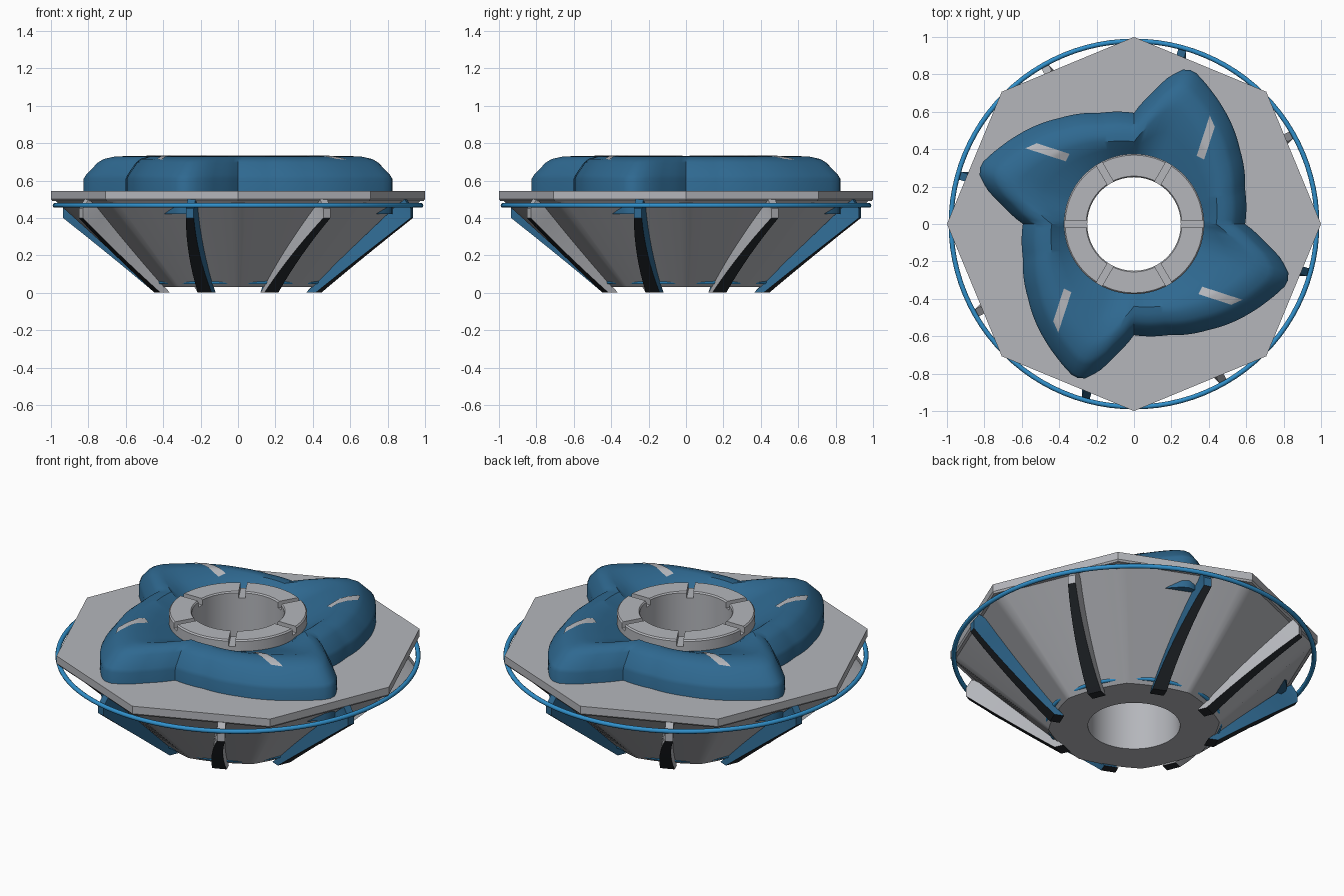
import bpy, bmesh
from math import sin, cos, pi, radians, degrees
from mathutils import Vector, Matrix
from mathutils.bvhtree import BVHTree

if "Cube" in bpy.data.objects:
    bpy.data.objects.remove(bpy.data.objects["Cube"], do_unlink=True)

SEG = 144


def material(name, rgb):
    mat = bpy.data.materials.new(name)
    mat.use_nodes = True
    mat.diffuse_color = (*rgb, 1)
    mat.node_tree.nodes["Principled BSDF"].inputs["Base Color"].default_value = (*rgb, 1)
    return mat


GREY = material("light grey", (0.46, 0.47, 0.50))
BLUE = material("deep blue", (0.028, 0.14, 0.28))
BRIGHT = material("bright blue", (0.03, 0.28, 0.60))
BLACK = material("black", (0.018, 0.022, 0.027))


def finish(name, bm, mats, angle=30):
    bmesh.ops.recalc_face_normals(bm, faces=bm.faces)
    mesh = bpy.data.meshes.new(name)
    bm.to_mesh(mesh)
    bm.free()
    for mat in mats:
        mesh.materials.append(mat)
    obj = bpy.data.objects.new(name, mesh)
    bpy.context.collection.objects.link(obj)
    bpy.ops.object.select_all(action="DESELECT")
    obj.select_set(True)
    bpy.context.view_layer.objects.active = obj
    if angle:
        bpy.ops.object.shade_smooth_by_angle(angle=radians(angle))
    return obj


def loft(rings, closed=True):
    """Skin rings given as (radius function of angle, height)."""
    bm = bmesh.new()
    loops = []
    for radius, z in rings:
        loop = []
        for i in range(SEG):
            a = 2 * pi * i / SEG
            r = radius(a)
            loop.append(bm.verts.new((r * cos(a), r * sin(a), z)))
        loops.append(loop)
    pairs = list(zip(loops, loops[1:]))
    if closed:
        pairs.append((loops[-1], loops[0]))
    for low, high in pairs:
        for i in range(SEG):
            j = (i + 1) % SEG
            bm.faces.new((low[i], low[j], high[j], high[i]))
    return bm


def circle(r):
    return lambda a: r


def octagon(r):
    return lambda a: r * cos(pi / 8) / cos(a % (pi / 4) - pi / 8)


def mix(f, g, t):
    return lambda a: f(a) * (1 - t) + g(a) * t


# Funnel body with octagonal rim plate and round bore
body = loft([
    (circle(0.25), 0.03),
    (mix(octagon(0.475), circle(0.455), 0.5), 0.03),
    (octagon(0.975), 0.49),
    (octagon(0.992), 0.49),
    (octagon(1.0), 0.50),
    (octagon(1.0), 0.545),
    (circle(0.25), 0.545),
])
finish("funnel_body", body, [GREY], 33)

# Pinwheel cover: one quarter of its outline as angle and radius
OUTLINE = [(0, 0.594), (17, 0.621), (35, 0.692), (52, 0.78), (60, 0.825),
           (67.5, 0.872), (70, 0.877), (72.5, 0.865), (77, 0.805), (81, 0.725), (90, 0.594)]


def star(scale):
    def radius(a):
        d = degrees(a + 1e-6) % 90
        for (a0, r0), (a1, r1) in zip(OUTLINE, OUTLINE[1:]):
            if d <= a1:
                return scale * (r0 + (r1 - r0) * (d - a0) / (a1 - a0))
    return radius


cover = loft([
    (circle(0.36), 0.42),
    (star(1), 0.42),
    (star(1), 0.61),
    (star(0.985), 0.63),
    (star(0.91), 0.695),
    (star(0.87), 0.715),
    (star(0.80), 0.728),
    (star(0.74), 0.73),
    (mix(star(0.74), circle(0.36), 0.45), 0.70),
    (circle(0.36), 0.66),
])
surface = BVHTree.FromBMesh(cover)
finish("pinwheel_cover", cover, [BLUE], 35)

# Pale stripes lying on each arm of the cover
CORNERS = [Vector(c) for c in ((-0.58, 0.405), (-0.52, 0.432), (-0.345, 0.375), (-0.365, 0.335))]
bm = bmesh.new()
for k in range(4):
    turn = Matrix.Rotation(k * pi / 2, 3, "Z")
    grid = []
    for i in range(13):
        row = []
        for j in range(5):
            outer = CORNERS[0].lerp(CORNERS[1], j / 4)
            inner = CORNERS[3].lerp(CORNERS[2], j / 4)
            p = outer.lerp(inner, i / 12)
            p = turn @ Vector((p.x, p.y, 1))
            hit = surface.ray_cast(p, Vector((0, 0, -1)))[0]
            row.append(bm.verts.new(hit + Vector((0, 0, 0.004))))
        grid.append(row)
    for r0, r1 in zip(grid, grid[1:]):
        for j in range(4):
            bm.faces.new((r0[j], r0[j + 1], r1[j + 1], r1[j]))
stripes = finish("arm_stripes", bm, [GREY])
for poly in stripes.data.polygons:
    if poly.normal.z < 0:
        poly.flip()

# Centre collar with six radial slots
bm = loft([(circle(0.25), 0.545), (circle(0.375), 0.545), (circle(0.375), 0.725),
           (circle(0.368), 0.733), (circle(0.256), 0.733), (circle(0.25), 0.725)])
collar = finish("centre_collar", bm, [GREY])
bm = bmesh.new()
for k in range(6):
    place = (Matrix.Rotation(k * pi / 3, 4, "Z") @ Matrix.Translation((0.31, 0, 0.74))
             @ Matrix.Diagonal((0.2, 0.036, 0.09, 1)))
    bmesh.ops.create_cube(bm, size=1, matrix=place)
cutter = finish("slot_cutter", bm, [GREY], 0)
cutter.hide_render = True
slots = collar.modifiers.new("slots", "BOOLEAN")
slots.operation = "DIFFERENCE"
slots.object = cutter
bpy.context.view_layer.objects.active = collar
bpy.ops.object.modifier_apply(modifier="slots")
bpy.data.objects.remove(cutter, do_unlink=True)

# Round hoops at the rim and the foot
for name, radius, z, tube in (("rim_hoop", 0.978, 0.467, 0.013), ("foot_hoop", 0.468, 0.058, 0.012)):
    bpy.ops.mesh.primitive_torus_add(major_radius=radius, minor_radius=tube, major_segments=96,
                                     minor_segments=10, location=(0, 0, z))
    hoop = bpy.context.object
    hoop.name = name
    hoop.data.materials.append(BRIGHT)
    bpy.ops.object.shade_smooth()

# Eight twisted ribs, alternately grey and blue, with black outer faces
STEPS = 8


def rib(name, base, mat):
    bm = bmesh.new()
    sections = []

    def section(t, outer, inner):
        a = radians(base + 7 * t)
        half = 0.04 - 0.018 * t
        out, side = Vector((cos(a), sin(a), 0)), Vector((-sin(a), cos(a), 0))
        points = [(outer, -half), (outer, half), (inner, half), (inner, -half)]
        sections.append([bm.verts.new(out * p[0] + side * s + Vector((0, 0, p[1])))
                         for p, s in points])

    for i in range(STEPS + 1):
        t = i / STEPS
        section(t, (0.465 + 0.50 * t, 0.40 * t), (0.41 + 0.48 * t, 0.0 + 0.47 * t))
    section(1, (0.965, 0.45), (0.93, 0.50))
    for n, (s0, s1) in enumerate(zip(sections, sections[1:])):
        for k in range(4):
            m = (k + 1) % 4
            face = bm.faces.new((s0[k], s0[m], s1[m], s1[k]))
            face.material_index = 1 if k == 0 and n < STEPS else 0
    foot = bm.faces.new(sections[0])
    foot.material_index = 1
    bm.faces.new(sections[-1][::-1])
    finish(name, bm, [mat, BLACK], 25)


for k in range(8):
    colour, mat = (("grey", GREY), ("blue", BLUE))[k % 2]
    rib(f"{colour}_rib_{k // 2 + 1}", 22.5 + 45 * k, mat)
